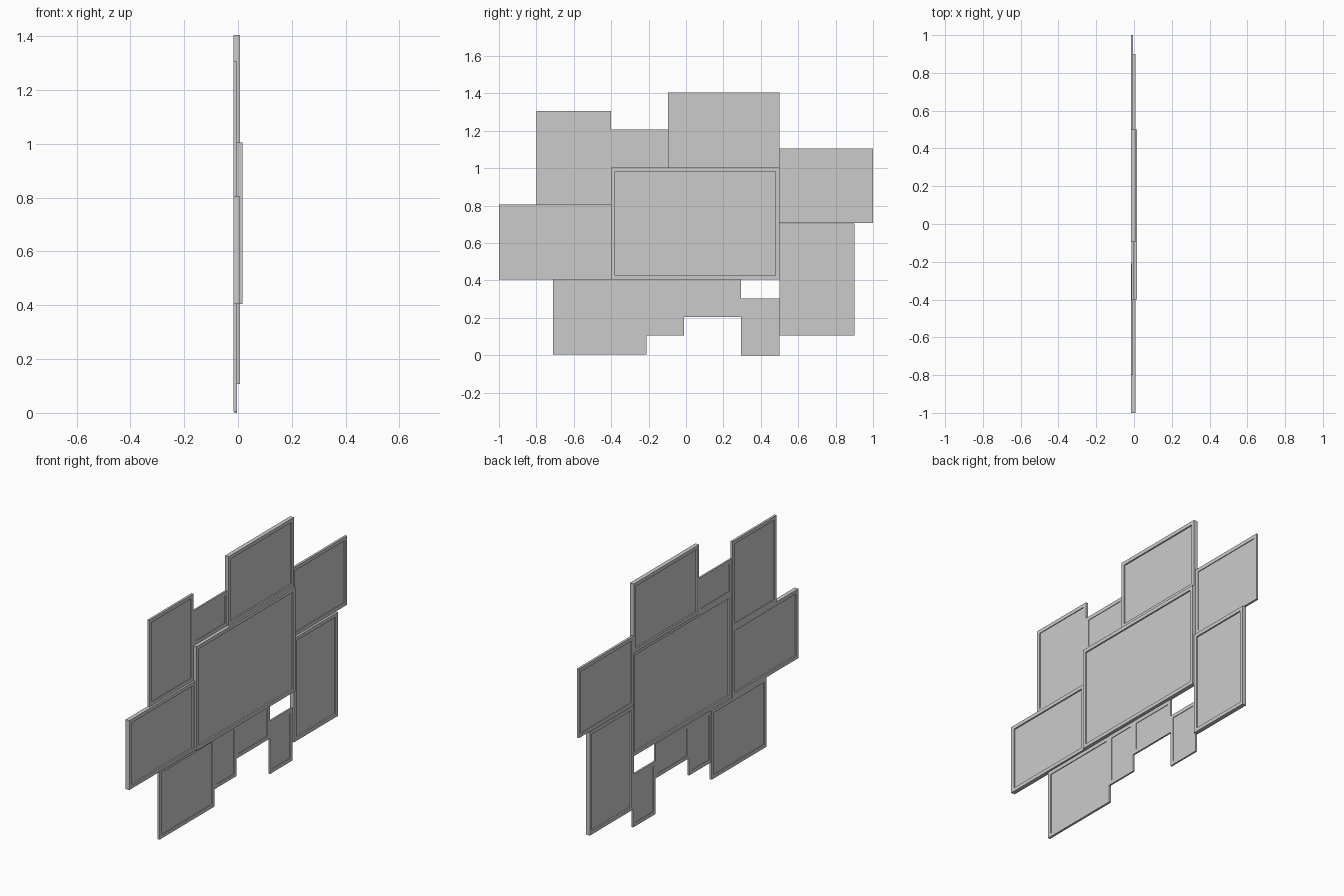
import bpy, bmesh
from mathutils import Matrix

if "Cube" in bpy.data.objects:
    bpy.data.objects.remove(bpy.data.objects["Cube"])

BORDER = 0.021

# Depth ranges along x: the middle frame sits forward, the others step back
MAIN = (-0.009, 0.016)
DEEP = (-0.017, 0.007)
THIN = (-0.017, -0.004)
SMALL = (-0.013, -0.003)


def picture_frame(name, y0, y1, z0, z1, depth):
    """Box with the picture recessed inside a raised border on both sides."""
    x0, x1 = depth
    d = x1 - x0
    bm = bmesh.new()
    bmesh.ops.create_cube(bm, size=1.0, matrix=Matrix.Diagonal((d, y1 - y0, z1 - z0, 1)))
    bm.normal_update()
    sides = [f for f in bm.faces if abs(f.normal.x) > 0.9]
    bmesh.ops.inset_individual(bm, faces=sides, thickness=BORDER, depth=0,
                               use_even_offset=True)
    # extrude the inner panels inwards to make the recess
    for f in sides:
        push = -f.normal.x * d / 3
        new = bmesh.ops.extrude_discrete_faces(bm, faces=[f])["faces"][0]
        bmesh.ops.translate(bm, verts=new.verts, vec=(push, 0, 0))
    bmesh.ops.recalc_face_normals(bm, faces=bm.faces)
    mesh = bpy.data.meshes.new(name)
    bm.to_mesh(mesh)
    bm.free()
    ob = bpy.data.objects.new(name, mesh)
    ob.location = ((x0 + x1) / 2, (y0 + y1) / 2, (z0 + z1) / 2)
    bpy.context.collection.objects.link(ob)


# Central frame
picture_frame("centre_frame", -0.4, 0.5, 0.405, 1.005, MAIN)

# Frames above
picture_frame("top_frame", -0.095, 0.5, 1.005, 1.405, DEEP)
picture_frame("small_top_frame", -0.4, -0.095, 1.005, 1.207, SMALL)

# Frames on the left
picture_frame("upper_left_frame", -0.8, -0.4, 0.805, 1.305, THIN)
picture_frame("lower_left_frame", -1.0, -0.4, 0.405, 0.805, DEEP)

# Frames on the right
picture_frame("upper_right_frame", 0.5, 1.0, 0.707, 1.105, THIN)
picture_frame("lower_right_frame", 0.5, 0.9, 0.107, 0.705, DEEP)

# Frames below
picture_frame("bottom_left_frame", -0.71, -0.21, 0.005, 0.405, THIN)
picture_frame("small_upright_frame", -0.21, -0.01, 0.105, 0.405, SMALL)
picture_frame("small_wide_frame", -0.01, 0.295, 0.205, 0.405, SMALL)
picture_frame("small_corner_frame", 0.295, 0.5, 0.0, 0.305, SMALL)
